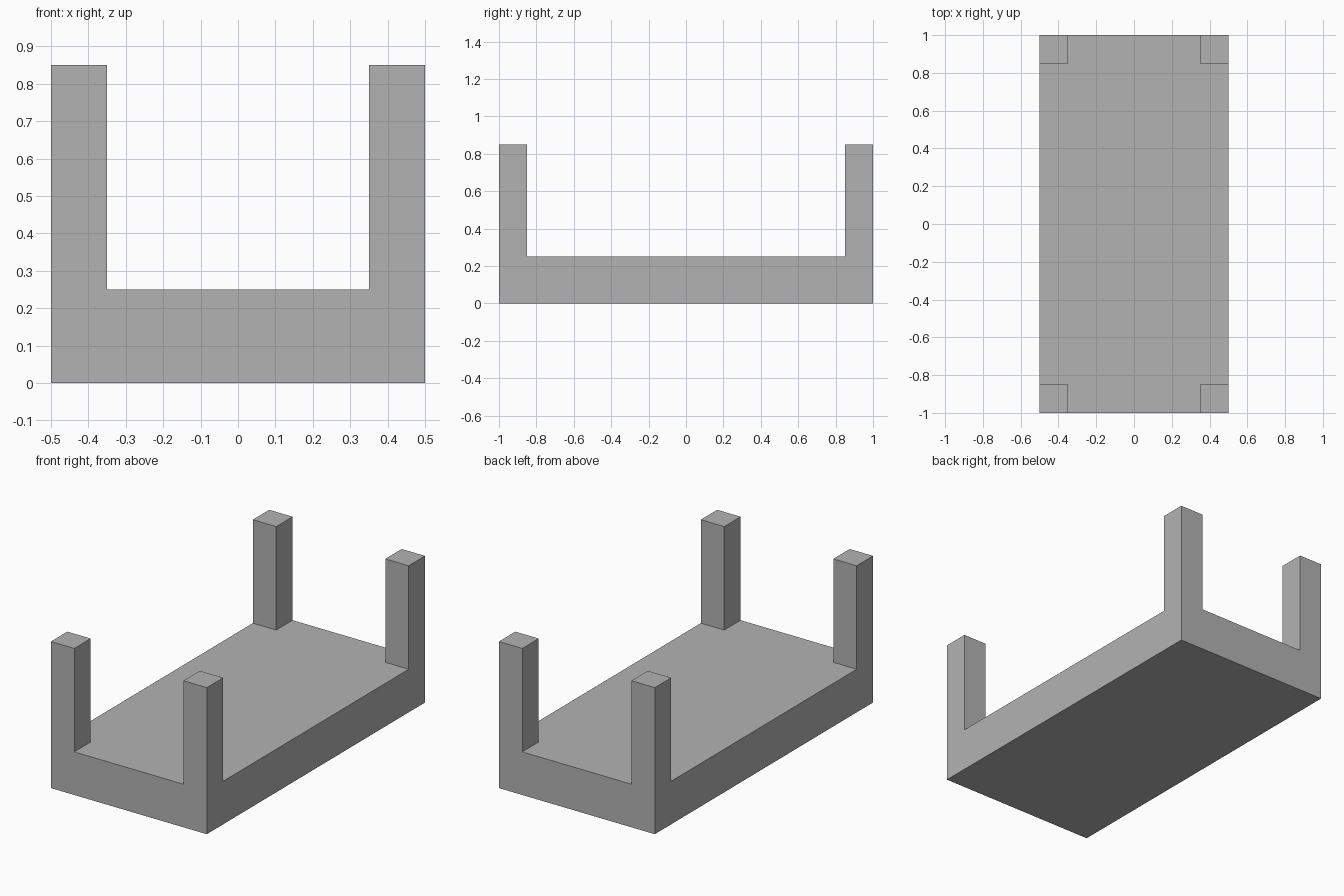
import bpy
import bmesh
from mathutils import Vector

if "Cube" in bpy.data.objects:
    bpy.data.objects.remove(bpy.data.objects["Cube"], do_unlink=True)

WIDTH, LENGTH = 1.0, 2.0
SLAB_HEIGHT, POST_HEIGHT, POST_SIDE = 0.25, 0.6, 0.15
INNER_X = WIDTH / 2 - POST_SIDE
INNER_Y = LENGTH / 2 - POST_SIDE

# Plain grey material
grey = bpy.data.materials.new("plain_grey")
grey.use_nodes = True
colour = (0.45, 0.45, 0.45, 1)
grey.diffuse_color = colour
grey.node_tree.nodes["Principled BSDF"].inputs["Base Color"].default_value = colour

# Base slab
bm = bmesh.new()
bmesh.ops.create_cube(bm, size=1)
bmesh.ops.translate(bm, verts=bm.verts, vec=(0, 0, 0.5))
bmesh.ops.scale(bm, verts=bm.verts, vec=(WIDTH, LENGTH, SLAB_HEIGHT))

# Cut the slab along the inner sides of the posts
for axis, offset in ((Vector((1, 0, 0)), INNER_X), (Vector((0, 1, 0)), INNER_Y)):
    for side in (-1, 1):
        bmesh.ops.bisect_plane(bm, geom=bm.verts[:] + bm.edges[:] + bm.faces[:],
                               plane_co=axis * offset * side, plane_no=axis)

# Corner posts raised from the four top corners
bm.normal_update()
corners = []
for face in bm.faces:
    centre = face.calc_center_median()
    if face.normal.z > 0.9 and abs(centre.x) > INNER_X and abs(centre.y) > INNER_Y:
        corners.append(face)
raised = bmesh.ops.extrude_discrete_faces(bm, faces=corners)["faces"]
for face in raised:
    bmesh.ops.translate(bm, verts=face.verts, vec=(0, 0, POST_HEIGHT))
bmesh.ops.recalc_face_normals(bm, faces=bm.faces)

mesh = bpy.data.meshes.new("base_with_corner_posts")
bm.to_mesh(mesh)
bm.free()
mesh.materials.append(grey)
base = bpy.data.objects.new("base_with_corner_posts", mesh)
bpy.context.collection.objects.link(base)
